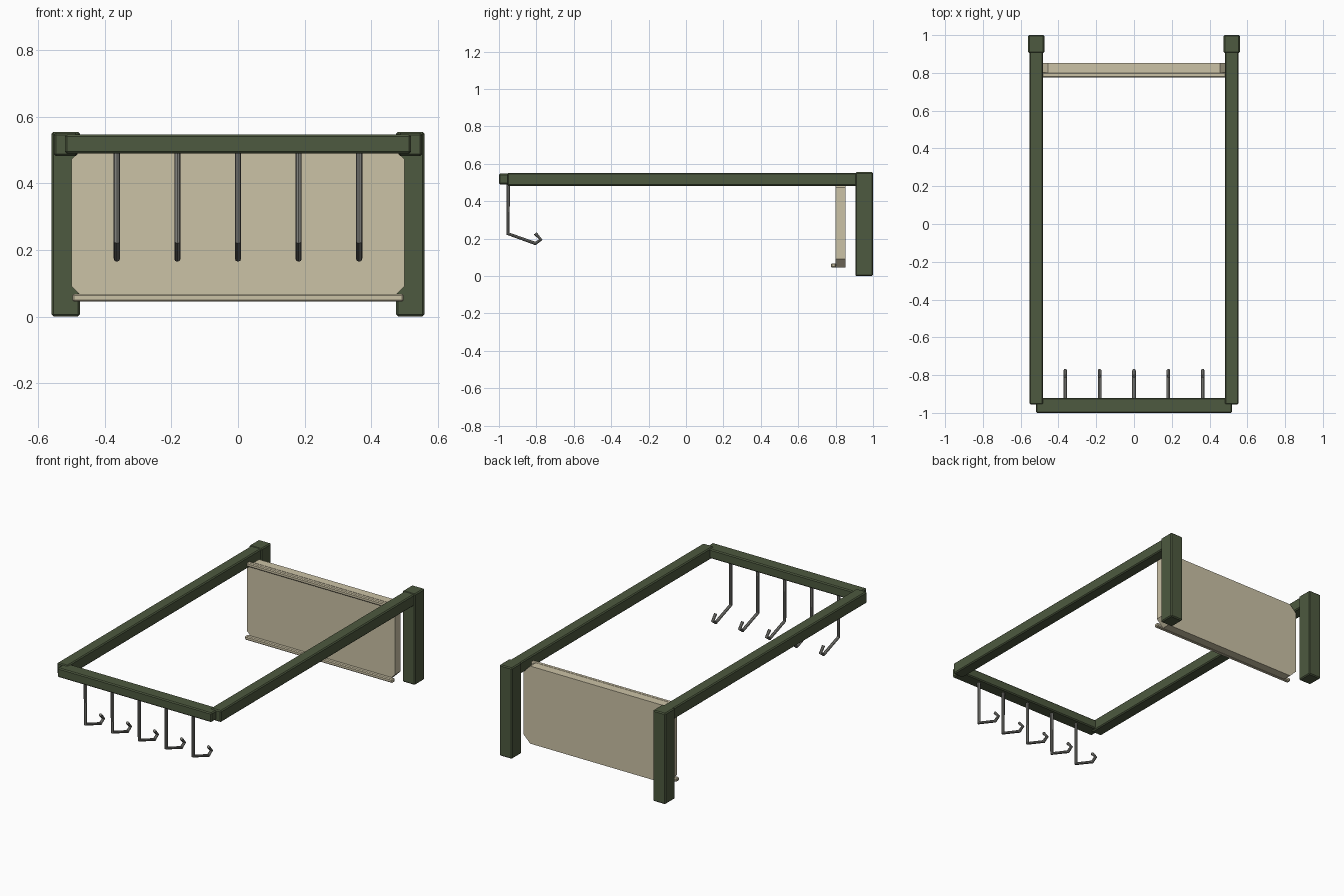
import bpy

default = bpy.data.objects.get("Cube")
if default:
    bpy.data.objects.remove(default, do_unlink=True)


def material(name, r, g, b):
    m = bpy.data.materials.new(name)
    m.use_nodes = True
    m.diffuse_color = (r, g, b, 1)
    m.node_tree.nodes["Principled BSDF"].inputs["Base Color"].default_value = (r, g, b, 1)
    return m


GREEN = material("dark green paint", 0.075, 0.10, 0.05)
BEIGE = material("beige board", 0.60, 0.54, 0.38)
STEEL = material("grey steel", 0.23, 0.23, 0.21)


def finish(obj, mat, bevel):
    obj.data.materials.append(mat)
    if bevel:
        mod = obj.modifiers.new("edge chamfer", 'BEVEL')
        mod.width = bevel
        mod.segments = 1
    return obj


def box(name, low, high, mat, bevel=0.006):
    centre = [(a + b) / 2 for a, b in zip(low, high)]
    bpy.ops.mesh.primitive_cube_add(size=1, location=centre)
    obj = bpy.context.object
    obj.name = name
    obj.scale = [b - a for a, b in zip(low, high)]
    bpy.ops.object.transform_apply(location=False, rotation=False, scale=True)
    return finish(obj, mat, bevel)


# Frame: two rear posts, two long rails and the front bar
for side, s in (("left", 1), ("right", -1)):
    def beam(part, x0, x1, y0, y1, z0, z1):
        xs = sorted((s * x0, s * x1))
        box(f"{side}_{part}", (xs[0], y0, z0), (xs[1], y1, z1), GREEN)
    beam("post", 0.475, 0.56, 0.905, 1.0, 0.0, 0.555)
    beam("rail", 0.482, 0.553, -0.955, 0.92, 0.482, 0.552)
box("front_bar", (-0.52, -1.0, 0.49), (0.52, -0.92, 0.547), GREEN)

# Back board: a rectangle with clipped corners
W, LOW, HIGH, CUT = 0.5, 0.045, 0.518, 0.045
half = [(W - CUT, LOW), (W, LOW + CUT), (W, HIGH - CUT), (W - CUT, HIGH)]
outline = half + [(-x, z) for x, z in reversed(half)]
n = len(outline)
verts = [(x, y, z) for y in (0.80, 0.852) for x, z in outline]
faces = [list(range(n)), list(range(2 * n - 1, n - 1, -1))]
faces += [[i, i + n, (i + 1) % n + n, (i + 1) % n] for i in range(n)]
mesh = bpy.data.meshes.new("back_board")
mesh.from_pydata(verts, [], faces)
board = bpy.data.objects.new("back_board", mesh)
bpy.context.collection.objects.link(board)
finish(board, BEIGE, 0)

# Slim trims along the board's front face
box("lower_trim", (-0.498, 0.776, 0.045), (0.498, 0.802, 0.068), BEIGE, 0.005)
box("upper_trim", (-0.498, 0.776, 0.495), (0.498, 0.802, 0.518), BEIGE, 0.005)

# Five hooks of bent rod hanging from the front bar
path = [(-0.951, 0.50), (-0.951, 0.226), (-0.806, 0.174), (-0.776, 0.194), (-0.806, 0.228)]
for i in range(5):
    curve = bpy.data.curves.new(f"hook_{i + 1}", 'CURVE')
    curve.dimensions = '3D'
    curve.bevel_depth = 0.0095
    curve.bevel_resolution = 2
    curve.use_fill_caps = True
    spline = curve.splines.new('POLY')
    spline.points.add(len(path) - 1)
    for point, (y, z) in zip(spline.points, path):
        point.co = (0, y, z, 1)
    spline.use_smooth = False
    hook = bpy.data.objects.new(f"hook_{i + 1}", curve)
    hook.location.x = (i - 2) * 0.182
    bpy.context.collection.objects.link(hook)
    finish(hook, STEEL, 0)
